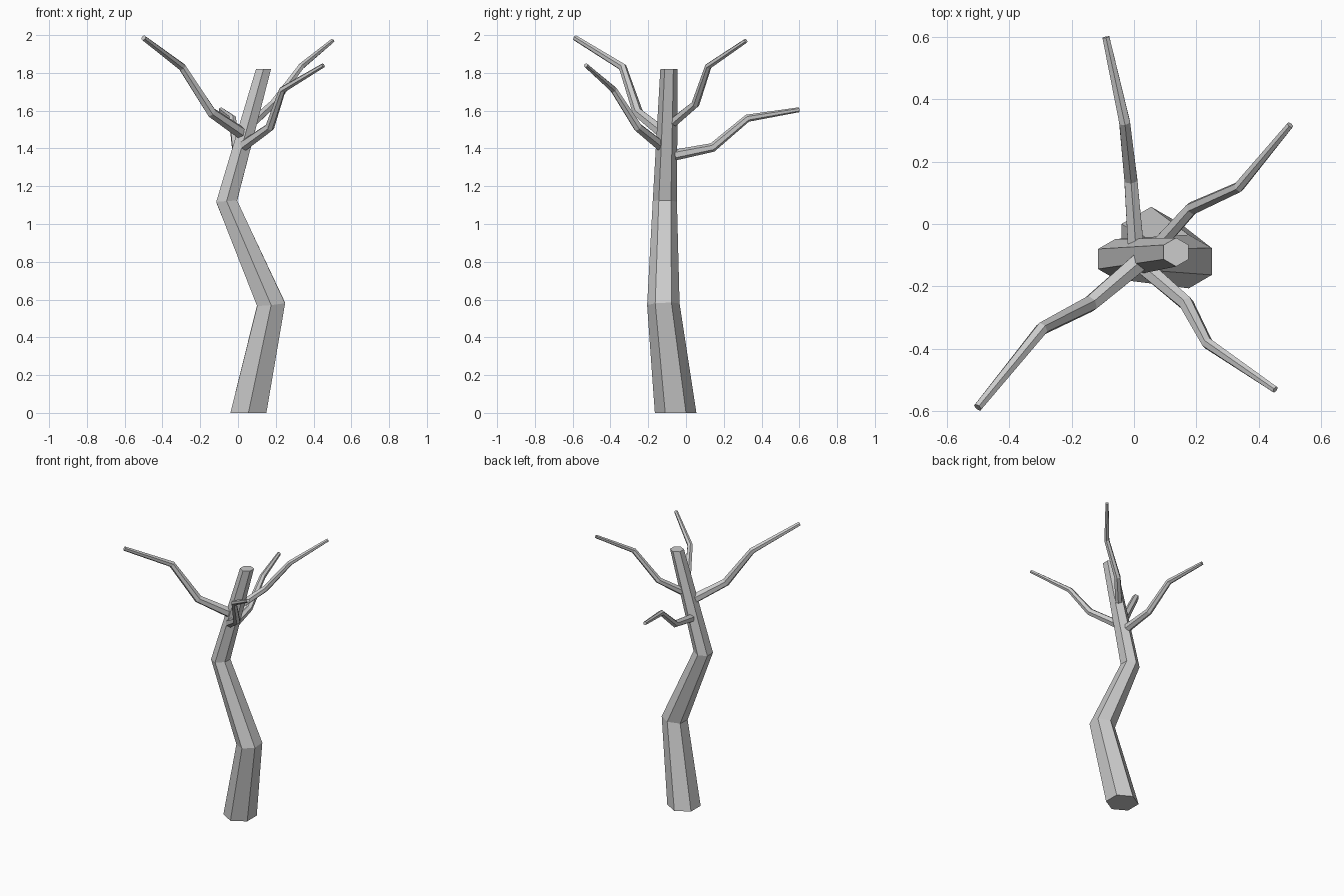
import bpy, bmesh, math
from mathutils import Vector

if "Cube" in bpy.data.objects:
    bpy.data.objects.remove(bpy.data.objects["Cube"])

SIDES = 6


def limb(name, points, radii, level_ends=False):
    """Faceted, tapering, capped tube; rings lie square to the bend."""
    pts = [Vector(p) for p in points]
    segs = [(b - a).normalized() for a, b in zip(pts, pts[1:])]
    normals = [segs[0]] + [(a + b).normalized() for a, b in zip(segs, segs[1:])] + [segs[-1]]
    if level_ends:
        normals[0] = normals[-1] = Vector((0, 0, 1))
    # start with one corner facing +y on upright limbs, +z on leaning ones
    ref = Vector((0, 1, 0)) if level_ends else Vector((0, 0, 1))
    bm = bmesh.new()
    rings = []
    for p, n, r in zip(pts, normals, radii):
        u = (ref - n * ref.dot(n)).normalized()
        v = n.cross(u)
        rings.append([bm.verts.new(p + r * (math.cos(a) * u + math.sin(a) * v))
                      for a in (2 * math.pi * i / SIDES for i in range(SIDES))])
    for lo, hi in zip(rings, rings[1:]):
        for i in range(SIDES):
            j = (i + 1) % SIDES
            bm.faces.new((lo[i], lo[j], hi[j], hi[i]))
    bm.faces.new(rings[0][::-1])
    bm.faces.new(rings[-1])
    mesh = bpy.data.meshes.new(name)
    bm.to_mesh(mesh)
    bm.free()
    obj = bpy.data.objects.new(name, mesh)
    bpy.context.collection.objects.link(obj)
    return obj


# Crooked trunk
limb("trunk",
     [(0.055, -0.055, 0), (0.175, -0.12, 0.575), (-0.06, -0.112, 1.12), (0.135, -0.09, 1.82)],
     [0.11, 0.086, 0.064, 0.046], level_ends=True)

# Four bent branches around the upper trunk
branches = {
    "branch_front_left": ([(0.02, -0.12, 1.48), (-0.14, -0.255, 1.59),
                           (-0.295, -0.335, 1.83), (-0.50, -0.587, 1.985)],
                          [0.034, 0.028, 0.022, 0.015]),
    "branch_back_right": ([(0.08, -0.065, 1.54), (0.185, 0.05, 1.635),
                           (0.335, 0.118, 1.835), (0.50, 0.317, 1.97)],
                          [0.026, 0.022, 0.018, 0.012]),
    "branch_front_right": ([(0.03, -0.135, 1.415), (0.168, -0.255, 1.512),
                            (0.235, -0.382, 1.71), (0.452, -0.53, 1.84)],
                           [0.03, 0.025, 0.019, 0.012]),
    "branch_back": ([(0.005, -0.06, 1.365), (-0.01, 0.14, 1.405),
                     (-0.03, 0.325, 1.56), (-0.09, 0.598, 1.605)],
                    [0.029, 0.024, 0.02, 0.013]),
}
for name, (path, radii) in branches.items():
    limb(name, path, radii)
